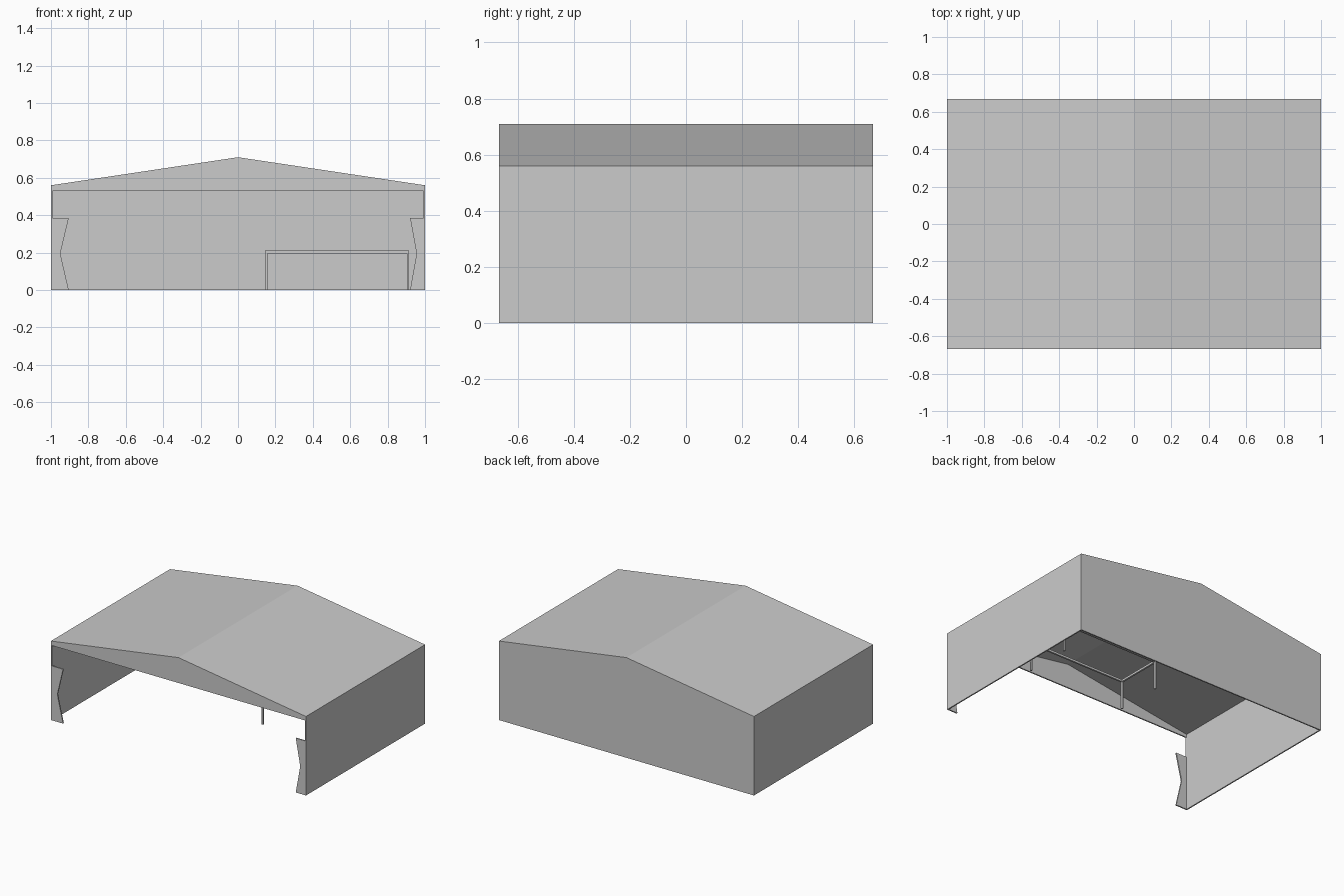
import bpy, bmesh

if "Cube" in bpy.data.objects:
    bpy.data.objects.remove(bpy.data.objects["Cube"])

W, D = 1.0, 0.667          # half width, half depth
EAVE, RIDGE = 0.56, 0.71
T = 0.009                  # sheet thickness


def finish(name, bm):
    bmesh.ops.recalc_face_normals(bm, faces=bm.faces[:])
    mesh = bpy.data.meshes.new(name)
    bm.to_mesh(mesh)
    bm.free()
    obj = bpy.data.objects.new(name, mesh)
    bpy.context.collection.objects.link(obj)
    return obj


def extrude_profile(name, points, y0, y1):
    """Extrude an XZ outline along Y."""
    bm = bmesh.new()
    face = bm.faces.new([bm.verts.new((x, y0, z)) for x, z in points])
    new = bmesh.ops.extrude_face_region(bm, geom=[face])["geom"]
    verts = [g for g in new if isinstance(g, bmesh.types.BMVert)]
    bmesh.ops.translate(bm, verts=verts, vec=(0, y1 - y0, 0))
    return finish(name, bm)


def box(name, x0, x1, y0, y1, z0, z1):
    return extrude_profile(name, [(x0, z0), (x1, z0), (x1, z1), (x0, z1)], y0, y1)


# Side walls and pitched roof as one folded sheet
wi, ei, ri = W - T, EAVE - T, RIDGE - T
extrude_profile("walls_and_roof", [
    (-W, 0), (-W, EAVE), (0, RIDGE), (W, EAVE), (W, 0),
    (wi, 0), (wi, ei), (0, ri), (-wi, ei), (-wi, 0)], -D, D)

# Closed back wall, fitted inside the sheet
extrude_profile("back_wall", [(-wi, 0), (wi, 0), (wi, ei), (0, ri), (-wi, ei)], D - T, D)

# Front gable above the opening
extrude_profile("front_gable", [(-wi, 0.53), (wi, 0.53), (wi, ei), (0, ri), (-wi, ei)],
                -D, -D + T)

# Notched panels either side of the opening
for side, s, outer, waist in (("left", -1, 0.905, 0.95), ("right", 1, 0.92, 0.955)):
    extrude_profile(side + "_front_panel", [
        (s * wi, 0), (s * wi, 0.385), (s * outer, 0.385),
        (s * waist, 0.195), (s * outer, 0)], -D, -D + T)

# Low bench frame: four legs and a ring of top rails
X0, X1, Y0, Y1, TOP, B = 0.145, 0.915, 0.055, 0.395, 0.21, 0.012
RAIL = TOP - 0.015
for xn, x in (("left", X0), ("right", X1 - B)):
    for yn, y in (("front", Y0), ("back", Y1 - B)):
        box(f"bench_leg_{yn}_{xn}", x, x + B, y, y + B, 0, RAIL)
    box(f"bench_rail_{xn}", x, x + B, Y0 + B, Y1 - B, RAIL, TOP)
for yn, y in (("front", Y0), ("back", Y1 - B)):
    box(f"bench_rail_{yn}", X0, X1, y, y + B, RAIL, TOP)
